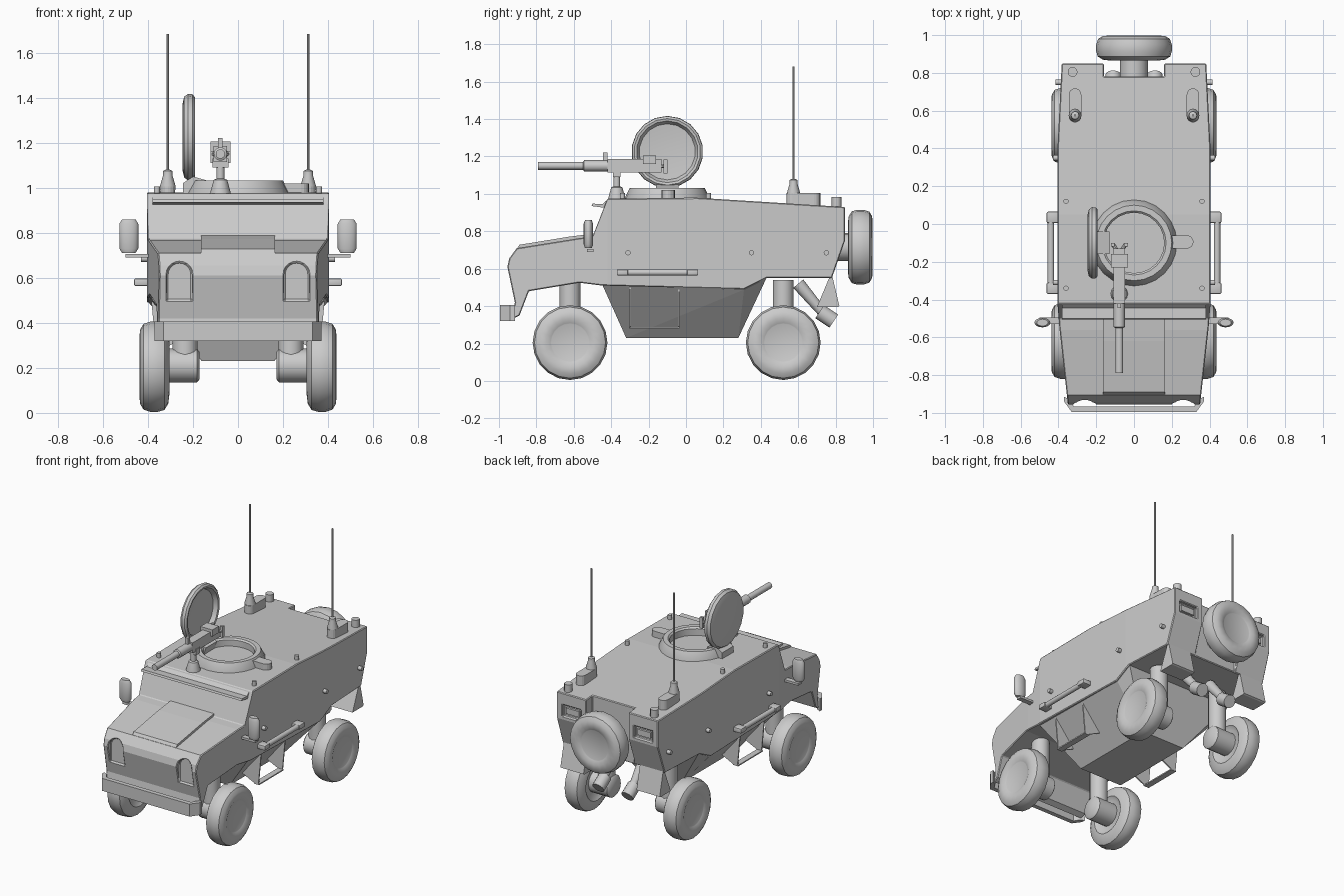
import bpy, bmesh
from math import cos, sin, pi, radians
from mathutils import Vector, Matrix

if "Cube" in bpy.data.objects:
    bpy.data.objects.remove(bpy.data.objects["Cube"])


def obj(name, bm, smooth=True):
    bmesh.ops.recalc_face_normals(bm, faces=bm.faces)
    me = bpy.data.meshes.new(name)
    bm.to_mesh(me)
    bm.free()
    o = bpy.data.objects.new(name, me)
    bpy.context.collection.objects.link(o)
    if smooth:
        bpy.ops.object.select_all(action='DESELECT')
        bpy.context.view_layer.objects.active = o
        o.select_set(True)
        bpy.ops.object.shade_smooth_by_angle(angle=radians(40))
    return o


def lathe(name, prof, origin, axis, n=20):
    """Spin (radius, height) points about an axis through origin."""
    bm = bmesh.new()
    q = Vector((0, 0, 1)).rotation_difference(Vector(axis))
    rings = [[bm.verts.new(Vector(origin) + q @ Vector((r * cos(2 * pi * i / n), r * sin(2 * pi * i / n), h)))
              for i in range(n)] for r, h in prof]
    for a, b in zip(rings, rings[1:]):
        for i in range(n):
            j = (i + 1) % n
            bm.faces.new((a[i], a[j], b[j], b[i]))
    if prof[0] == prof[-1]:
        bmesh.ops.remove_doubles(bm, verts=bm.verts, dist=1e-5)
    else:
        bm.faces.new(rings[0])
        bm.faces.new(rings[-1])
    return obj(name, bm)


def rod(name, a, b, r, r2=None, n=12):
    a, b = Vector(a), Vector(b)
    return lathe(name, [(r, 0), (r if r2 is None else r2, (b - a).length)], a, (b - a).normalized(), n)


def prism(name, pts, lo, hi, axis='x', bevel=0):
    """Extrude a 2D outline along an axis: x uses (y,z), y uses (x,z), z uses (x,y)."""
    put = {'x': lambda p, t: (t, p[0], p[1]), 'y': lambda p, t: (p[0], t, p[1]),
           'z': lambda p, t: (p[0], p[1], t)}[axis]
    bm = bmesh.new()
    a, b = ([bm.verts.new(put(p, t)) for p in pts] for t in (lo, hi))
    bm.faces.new(a)
    bm.faces.new(b)
    for i in range(len(pts)):
        j = (i + 1) % len(pts)
        bm.faces.new((a[i], a[j], b[j], b[i]))
    if bevel:
        bmesh.ops.bevel(bm, geom=bm.edges[:], offset=bevel, segments=2, profile=0.5, affect='EDGES')
    return obj(name, bm, bool(bevel))


def box(name, x, y, z, bevel=0):
    return prism(name, [(x[0], y[0]), (x[1], y[0]), (x[1], y[1]), (x[0], y[1])], z[0], z[1], 'z', bevel)


def span(s, a, b):
    return sorted((s * a, s * b))


def boolean(o, cutter, op='DIFFERENCE'):
    m = o.modifiers.new('cut', 'BOOLEAN')
    m.object, m.operation, m.solver = cutter, op, 'EXACT'
    cutter.hide_render = True
    cutter.hide_set(True)


# Upper hull: side profile limited by a tapered plan outline
hull = prism('upper_hull', [(-.42, .975), (.05, .98), (.85, .93), (.85, .75), (.78, .55), (.43, .55), (.31, .49),
                            (-.45, .51), (-.57, .525), (-.84, .48), (-.89, .35), (-.93, .33), (-.915, .42),
                            (-.955, .61), (-.945, .655), (-.905, .71), (-.56, .765), (-.5, .77)], -.5, .5)
half = [(.38, .9), (.405, .4), (.405, -.42), (.395, -.55), (.345, -1)]
boolean(hull, prism('plan_cutter', half + [(-x, y) for x, y in reversed(half)], 0, 1.5, 'z'), 'INTERSECT')
# Rear door recess, headlamp recesses and rear lamp recesses
boolean(hull, box('rear_recess_cutter', (-.16, .16), (.78, 1.1), (.3, 1.2)))
for s in (1, -1):
    arch = [(s * .26 + .055 * cos(pi * i / 10), .615 + .055 * sin(pi * i / 10)) for i in range(11)]
    arch += [(s * .26 - .055, .50), (s * .26 + .055, .50)]
    boolean(hull, prism('headlamp_cutter', arch, -1.1, -.922, 'y'))
    boolean(hull, box('rear_lamp_cutter', span(s, .2, .34), (.825, 1), (.77, .85)))
bv = hull.modifiers.new('edge', 'BEVEL')
bv.width, bv.segments, bv.limit_method, bv.angle_limit = .008, 1, 'ANGLE', radians(50)

# Sloped lower hull
bm = bmesh.new()
for x, y, z in [(.395, -.45, .52), (.395, .43, .55), (.395, .31, .488), (.16, -.32, .23), (.16, .28, .23)]:
    for s in (1, -1):
        bm.verts.new((s * x, y, z))
bmesh.ops.convex_hull(bm, input=bm.verts)
obj('lower_hull', bm, False)

# Raised bonnet panel
prism('bonnet_panel', [(-.47, .79), (-.62, .772), (-.89, .728), (-.91, .70), (-.9, .65), (-.47, .7)], -.165, .165)

# Windscreen visor
prism('visor', [(-.425, .965), (-.445, .945), (-.5, .948), (-.505, .935), (-.43, .925)], -.38, .38)

# Front bumper
prism('bumper', [(-.37, -.94), (-.33, -.995), (.33, -.995), (.37, -.94), (.37, -.915), (.34, -.93), (.32, -.965),
                 (-.32, -.965), (-.34, -.93), (-.37, -.915)], .32, .405, 'z')

# Wheels
TYRE = [(.10, .018), (.125, .0), (.165, .005), (.192, .022), (.2, .05), (.2, .085), (.19, .115), (.165, .13),
        (.13, .133), (.105, .122), (.10, .12)]
for s in (1, -1):
    for end, y in (('front', -.62), ('rear', .52)):
        lathe(end + '_wheel', TYRE, (s * .305, y, .205), (s, 0, 0))
        lathe(end + '_hub', [(.06, 0), (.075, .012), (.075, .15)], (s * .17, y, .21), (s, 0, 0), 16)
        rod(end + '_strut', (s * .235, y, .22), (s * .235, y, .54), .056, n=16)

    # Wing mirrors
    lathe('mirror', [(.03, -.075), (.042, -.055), (.042, .055), (.03, .075)], (0, 0, 0), (0, 0, 1), 16)
    mir = bpy.context.object
    mir.scale = (1, .6, 1)
    mir.location = (s * .485, -.522, .785)
    box('mirror_arm', span(s, .38, .5), (-.53, -.495), (.69, .705))

    # Side grab bar
    rod('grab_bar', (s * .44, -.32, .58), (s * .44, .01, .58), .017)
    for y in (-.34, .035):
        box('grab_bar_mount', span(s, .39, .462), (y - .03, y + .03), (.564, .596), .006)

    # Side studs and roof studs
    for y in (-.31, .35, .75):
        rod('side_stud', (s * .38, y, .685), (s * (.43 if y < .5 else .415), y, .685), .014)
    for y in (.12, -.34):
        rod('roof_stud', (s * .36, y, .96), (s * .36, y, 1.005), .014)
    rod('roof_cap', (s * .325, .805, .92), (s * .325, .805, .983), .026)

    # Antennas on slotted base plates
    cap = [(s * .312 + .033 * cos(pi * i / 8), .685 + .033 * sin(pi * i / 8)) for i in range(9)]
    cap += [(s * .312 - .033 * cos(pi * i / 8), .57 - .033 * sin(pi * i / 8)) for i in range(9)]
    prism('antenna_plate', cap, .93, 1.005, 'z')
    lathe('antenna_base', [(.034, 0), (.034, .02), (.021, .065), (.021, .085), (.01, .09)], (s * .312, .575, .99),
          (0, 0, 1), 12)
    rod('antenna', (s * .312, .575, 1.07), (s * .312, .575, 1.682), .006, n=8)

    # Hanging side steps
    for y in (-.297, -.038):
        prism('step_bracket', [(s * .385, .5), (s * .365, .29), (s * .345, .28), (s * .24, .33)], y - .004, y + .004,
              'y')
    box('step_tread', span(s, .33, .37), (-.3, -.035), (.28, .288))

    # Rear mud flaps and exhausts
    prism('mud_flap', [(.78, .57), (.82, .40), (.81, .395), (.70, .395), (.765, .55)], *span(s, .2, .375))
    prism('rear_lamp', [(.82, .79), (.84, .79), (.84, .83), (.82, .83)], *span(s, .22, .32))
    rod('exhaust_pipe', (s * .11, .60, .52), (s * .11, .735, .36), .035, .025)
    rod('exhaust_tip', (s * .11, .715, .37), (s * .11, .79, .32), .042)

# Spare wheel and carrier
spare = [(r, h) for r, h in TYRE]
lathe('spare_wheel', spare, (0, .865, .715), (0, 1, 0))
rod('spare_carrier', (0, .76, .715), (0, .89, .715), .075, n=16)

# Roof ring and hinge tongue
lathe('hatch_ring', [(.16, -.03), (.16, .045), (.17, .055), (.2, .055), (.228, 0), (.228, -.03), (.16, -.03)],
      (0, -.1, .977), (0, 0, 1), 24)
tongue = [(.28 + .035 * cos(a), -.095 + .035 * sin(a)) for a in [pi * (i / 8 - .5) for i in range(9)]]
prism('hatch_tongue', tongue + [(.17, -.06), (.17, -.13)], .96, 1.02, 'z')

# Open hatch lid, dished inside, with hinge
lathe('hatch_lid', [(.145, 0), (.18, .008), (.192, .025), (.19, .045), (.178, .055), (.165, .052), (.15, .025),
                    (.08, .018)], (-.247, -.1, 1.225), (1, 0, 0), 18)
prism('lid_hinge', [(-.245, .96), (-.245, 1.02), (-.2, 1.05), (-.13, 1.03), (-.15, .97)], -.16, -.04, 'y')

# Gun and its pintle
gx, gz = -.078, 1.15
lathe('gun_barrel', [(.021, 0), (.021, .24), (.03, .245), (.03, .5), (.02, .5)], (gx, -.79, gz), (0, 1, 0), 12)
box('gun_receiver', (gx - .03, gx + .03), (-.42, -.13), (gz - .035, gz + .036))
box('gun_feed_cover', (gx - .045, gx + .045), (-.23, -.16), (gz + .01, gz + .055))
box('gun_sight', (gx - .01, gx + .01), (-.445, -.42), (gz, 1.222))
box('gun_cradle', (gx - .035, gx + .035), (-.39, -.35), (1.09, 1.13))
for s in (1, -1):
    rod('gun_grip', (gx, -.16, gz), (gx + s * .035, -.105, gz), .011, n=8)
    box('gun_grip_handle', (gx + s * .035 - .01, gx + s * .035 + .01), (-.12, -.1), (gz - .04, gz + .035))
lathe('gun_pintle', [(.048, -.03), (.045, .0), (.03, .055), (.018, .06), (.018, .12)], (gx, -.37, .98), (0, 0, 1), 12)
